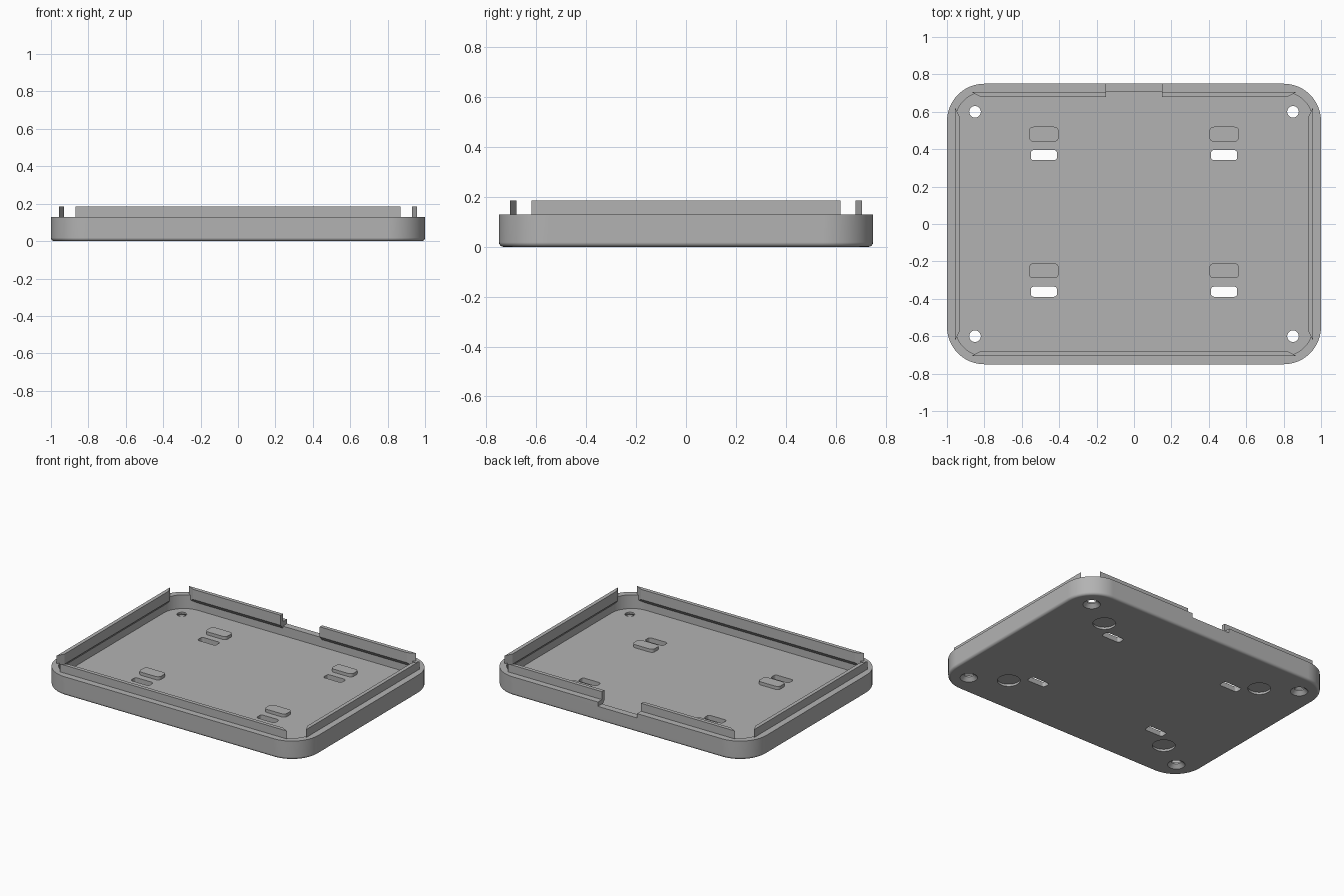
import bpy, bmesh
from math import sin, cos, pi, radians
from mathutils import Matrix

if "Cube" in bpy.data.objects:
    bpy.data.objects.remove(bpy.data.objects["Cube"])

grey = bpy.data.materials.new("plain_grey")
grey.use_nodes = True
grey.diffuse_color = (0.45, 0.45, 0.45, 1)
grey.node_tree.nodes["Principled BSDF"].inputs["Base Color"].default_value = grey.diffuse_color

FLOOR, RIM, TOP = 0.035, 0.13, 0.185


def finish(name, bm):
    bmesh.ops.recalc_face_normals(bm, faces=bm.faces)
    mesh = bpy.data.meshes.new(name)
    bm.to_mesh(mesh)
    bm.free()
    mesh.materials.append(grey)
    ob = bpy.data.objects.new(name, mesh)
    bpy.context.collection.objects.link(ob)
    return ob


def activate(ob):
    bpy.ops.object.select_all(action='DESELECT')
    ob.select_set(True)
    bpy.context.view_layer.objects.active = ob


def loft(name, cx, cy, sections, seg=8):
    """Stack of rounded rectangles: (half width, half depth, corner radius, z)."""
    bm = bmesh.new()
    rings = []
    for hx, hy, r, z in sections:
        ring = []
        for k, (sx, sy) in enumerate([(1, 1), (-1, 1), (-1, -1), (1, -1)]):
            for i in range(seg + 1):
                a = (k + i / seg) * pi / 2
                ring.append(bm.verts.new((cx + sx * (hx - r) + r * cos(a),
                                          cy + sy * (hy - r) + r * sin(a), z)))
        rings.append(ring)
    for low, high in zip(rings, rings[1:]):
        for i in range(len(low)):
            j = (i + 1) % len(low)
            bm.faces.new((low[i], low[j], high[j], high[i]))
    bm.faces.new(rings[0])
    bm.faces.new(rings[-1])
    bmesh.ops.remove_doubles(bm, verts=bm.verts, dist=1e-5)
    return finish(name, bm)


def cut(target, cutter):
    mod = target.modifiers.new("cut", 'BOOLEAN')
    mod.operation, mod.solver, mod.object = 'DIFFERENCE', 'EXACT', cutter
    activate(target)
    bpy.ops.object.modifier_apply(modifier=mod.name)
    bpy.data.objects.remove(cutter)


def smooth(ob):
    activate(ob)
    bpy.ops.object.shade_smooth_by_angle(angle=radians(35))
    ob.modifiers.new("normals", 'WEIGHTED_NORMAL').keep_sharp = True


# Tray body with a rounded bottom edge
B = 0.018
edge = [(B * (1 - sin(t)), B * (1 - cos(t))) for t in (0, pi / 8, pi / 4, 3 * pi / 8, pi / 2)]
tray = loft("tray", 0, 0, [(1 - i, 0.75 - i, 0.2 - i, z) for i, z in edge] + [(1, 0.75, 0.2, RIM)], 12)

# Inner cavity and the opening in the back rim
cut(tray, loft("cavity_cutter", 0, 0, [(0.955, 0.705, 0.155, z) for z in (FLOOR, 0.3)], 12))
cut(tray, loft("notch_cutter", 0, 0.75, [(0.15, 0.1, 0.001, z) for z in (0.1, 0.3)], 1))

for sx in (-1, 1):
    for sy in (-1, 1):
        # Countersunk corner screw hole
        cut(tray, loft("screw_cutter", sx * 0.85, sy * 0.6,
                       [(r, r, r, z) for r, z in ((0.058, -0.01), (0.055, 0), (0.031, 0.024), (0.031, 0.1))]))
        # Shallow round foot recess underneath
        cut(tray, loft("foot_cutter", sx * 0.635, sy * 0.467,
                       [(0.072, 0.072, 0.072, z) for z in (-0.01, 0.015)]))
    for row, y in (("back", 0.48), ("front", -0.25)):
        # Strap slot and the raised pad behind it
        cut(tray, loft("slot_cutter", sx * 0.482, y - 0.112,
                       [(0.07, 0.027, 0.015, z) for z in (-0.01, 0.1)], 4))
        side = "left" if sx > 0 else "right"
        smooth(loft(f"pad_{row}_{side}", sx * 0.482, y,
                    [(0.08, 0.04, 0.025, z) for z in (FLOOR - 0.005, FLOOR + 0.022)], 5))
smooth(tray)


def lip(name, angle, dist, a, b, taper_a=0.05, taper_b=0.05):
    """Upright strip along one wall, with slanted ends and a sloped underside."""
    bm = bmesh.new()
    outer, inner = dist + 0.001, dist - 0.025
    for z in (TOP, 0.085):
        for x in (a, b):
            bm.verts.new((x, outer, z))
    for z in (TOP, 0.115):
        for x in (a + taper_a, b - taper_b):
            bm.verts.new((x, inner, z))
    bmesh.ops.convex_hull(bm, input=bm.verts)
    bmesh.ops.dissolve_limit(bm, angle_limit=0.01, verts=bm.verts, edges=bm.edges)
    bmesh.ops.rotate(bm, verts=bm.verts, matrix=Matrix.Rotation(angle, 3, 'Z'))
    return finish(name, bm)


# Locating lip around the rim, open at the corners and at the notch
lip("lip_front", pi, 0.705, -0.87, 0.87)
lip("lip_back_left", 0, 0.705, 0.15, 0.87, taper_a=0)
lip("lip_back_right", 0, 0.705, -0.87, -0.15, taper_b=0)
lip("lip_left", -pi / 2, 0.955, -0.62, 0.62)
lip("lip_right", pi / 2, 0.955, -0.62, 0.62)
